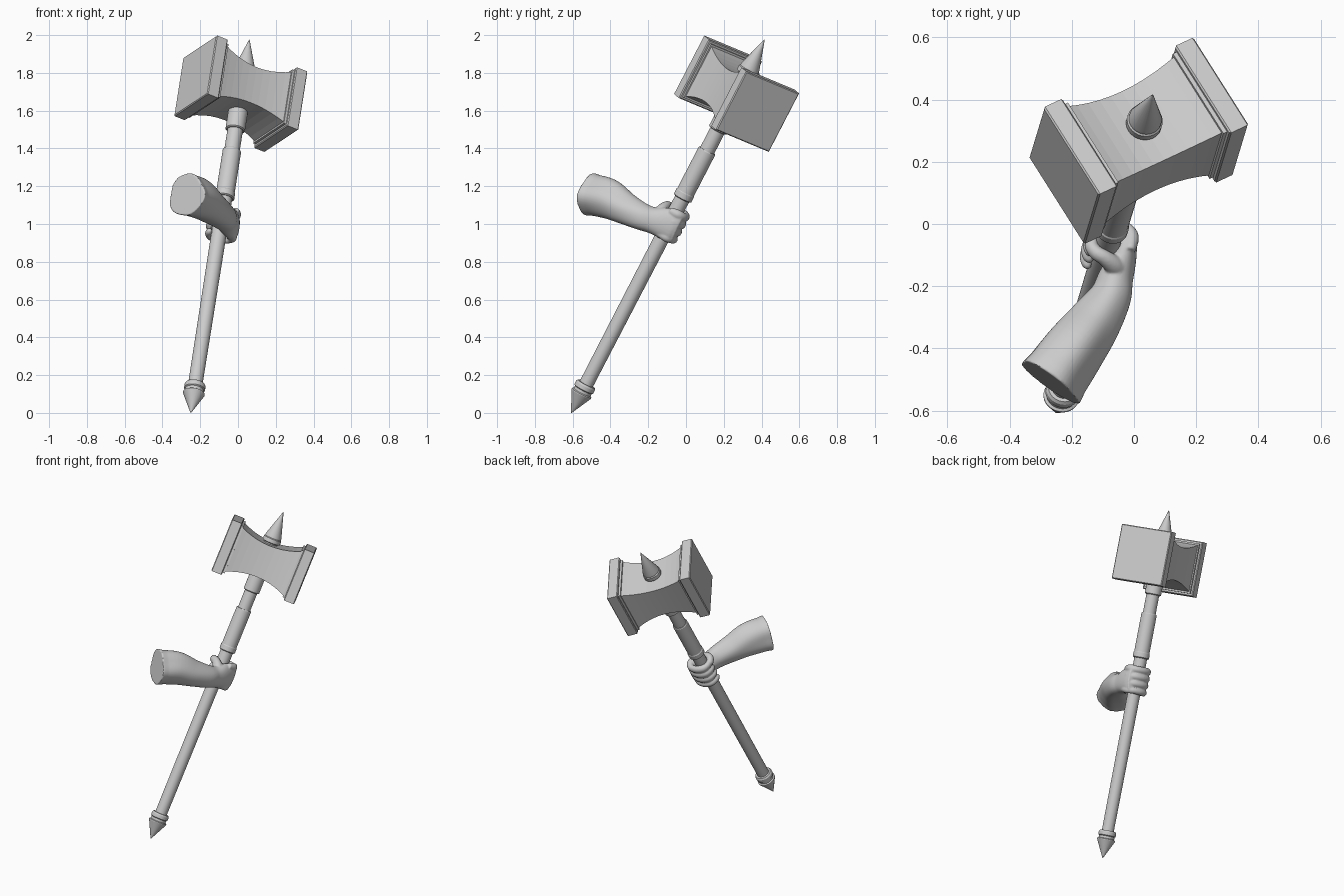
import bpy, bmesh, math
from mathutils import Vector, Matrix

if "Cube" in bpy.data.objects:
    bpy.data.objects.remove(bpy.data.objects["Cube"])

# Hammer frame: foot tip, shaft direction, head direction
FOOT = Vector((-0.25, -0.607, 0.0))
D = Vector((0.138, 0.455, 0.879)).normalized()
H = Vector((0.851, 0.397, -0.339))
H = (H - D * H.dot(D)).normalized()
W = D.cross(H)
HAMMER = Matrix.Translation(FOOT) @ Matrix((H, W, D)).transposed().to_4x4()
HEAD = HAMMER @ Matrix.Translation((0, 0, 1.921))


def skin(name, rings, matrix=None):
    """Bridge equal-sized rings of points into a closed solid."""
    bm = bmesh.new()
    rows = [[bm.verts.new(p) for p in ring] for ring in rings]
    n = len(rows[0])
    for a, b in zip(rows, rows[1:]):
        for i in range(n):
            j = (i + 1) % n
            bm.faces.new((a[i], a[j], b[j], b[i]))
    bm.faces.new(rows[0][::-1])
    bm.faces.new(rows[-1])
    bmesh.ops.recalc_face_normals(bm, faces=bm.faces)
    me = bpy.data.meshes.new(name)
    bm.to_mesh(me)
    bm.free()
    if matrix:
        me.transform(matrix)
    ob = bpy.data.objects.new(name, me)
    bpy.context.collection.objects.link(ob)
    return ob


def select(*obs):
    bpy.ops.object.select_all(action='DESELECT')
    for o in obs:
        o.select_set(True)
    bpy.context.view_layer.objects.active = obs[0]


def lathe(name, profile, n=28):
    """Turn (radius, distance along shaft) points around the shaft axis."""
    ob = skin(name, [[(r * math.cos(math.tau * i / n), r * math.sin(math.tau * i / n), s)
                      for i in range(n)] for r, s in profile], HAMMER)
    select(ob)
    bpy.ops.object.shade_smooth_by_angle(angle=math.radians(25))


def block(name, stations):
    """Rectangular sections (x, half width, half height) along the head."""
    skin(name, [[(x, -a, -b), (x, a, -b), (x, a, b), (x, -a, b)]
                for x, a, b in stations], HEAD)


# Shaft with its grip sleeve and fittings
lathe("shaft", [(0.038, 0.14), (0.041, 1.25), (0.041, 1.78)])
lathe("grip_sleeve", [(0.045, 1.29), (0.052, 1.295), (0.052, 1.325), (0.049, 1.33),
                      (0.049, 1.575), (0.046, 1.58)])
lathe("head_collar", [(0.046, 1.70), (0.052, 1.705), (0.052, 1.84)])
lathe("foot_spike", [(0.0015, 0.0), (0.058, 0.115), (0.058, 0.12), (0.05, 0.125),
                     (0.05, 0.14), (0.056, 0.145), (0.056, 0.165), (0.05, 0.175)])
lathe("top_spike", [(0.046, 1.95), (0.046, 2.035), (0.058, 2.04), (0.058, 2.065),
                    (0.053, 2.07), (0.053, 2.08), (0.0015, 2.246)])

# Head: waisted body and two end caps with an inner step
block("head_body", [(0.21 * f, 0.138 + 0.017 * f * f, 0.107 + 0.048 * f * f)
                    for f in [k / 5 - 1 for k in range(11)]])
for side, label in ((-1, "left"), (1, "right")):
    block(label + "_cap_step", [(side * 0.198, 0.161, 0.161), (side * 0.218, 0.161, 0.161)])
    block(label + "_cap", [(side * 0.212, 0.171, 0.171), (side * 0.217, 0.176, 0.176),
                           (side * 0.278, 0.176, 0.176), (side * 0.283, 0.171, 0.171)])


def spline(keys, steps):
    """Catmull-Rom interpolation of key tuples."""
    keys = [Vector(k) for k in keys]
    out = []
    for i in range(len(keys) - 1):
        p1, p2 = keys[i], keys[i + 1]
        p0 = keys[i - 1] if i else p1 * 2 - p2
        p3 = keys[i + 2] if i + 2 < len(keys) else p2 * 2 - p1
        for k in range(steps):
            t = k / steps
            out.append(0.5 * (2 * p1 + (p2 - p0) * t + (2 * p0 - 5 * p1 + 4 * p2 - p3) * t * t
                              + (3 * p1 - p0 - 3 * p2 + p3) * t ** 3))
    return out + [keys[-1]]


def limb(name, keys, up, n=20, steps=6, shape=lambda a, t: 1.0):
    """Tube through (x, y, z, half width, half height) keys."""
    pts = spline(keys, steps)
    pos = [Vector(p[:3]) for p in pts]
    rings = []
    last = len(pts) - 1
    for i, p in enumerate(pts):
        tan = (pos[min(i + 1, last)] - pos[max(i - 1, 0)]).normalized()
        u = tan.cross(up).normalized()
        v = u.cross(tan)
        ring = []
        for k in range(n):
            a = math.tau * k / n
            m = shape(a, i / last)
            ring.append(pos[i] + u * (p[3] * m * math.cos(a)) + v * (p[4] * m * math.sin(a)))
        rings.append(ring)
    return skin(name, rings)


# Forearm and palm, with muscle ridges and a raised rim at the cut
def muscles(a, t):
    fade = max(0.0, 1 - 1.35 * t)
    rim = 0.05 * max(0.0, 1 - t / 0.05)
    return (1 + rim + fade * (0.045 * math.cos(3 * a + 0.6 + 3 * t)
                              + 0.03 * math.cos(5 * a - 5 * t)))


arm = limb("forearm_and_fist", [
    (-0.272, -0.507, 1.155, 0.108, 0.109),
    (-0.20, -0.41, 1.13, 0.101, 0.106),
    (-0.13, -0.32, 1.08, 0.087, 0.085),
    (-0.078, -0.24, 1.04, 0.069, 0.073),
    (-0.06, -0.18, 1.02, 0.058, 0.070),
    (-0.04, -0.12, 1.005, 0.047, 0.083),
    (-0.025, -0.065, 0.988, 0.035, 0.087),
    (-0.018, -0.04, 0.976, 0.022, 0.078)], Vector((0, 0, 1)), n=48, shape=muscles)

# Fingers and thumb wrapped around the shaft
EX = (Vector((1, 0, 0)) - D * D.x).normalized()
EY = D.cross(EX)


def digit(name, path):
    keys = []
    for a, b, s, r in path:
        keys.append(tuple(FOOT + D * s + EX * a + EY * b) + (r, r * 1.08))
    return limb(name, keys, D)


parts = [arm]
for i in range(4):
    s = 1.077 + 0.045 * i
    g = (0.90, 1.0, 1.04, 1.0)[i]
    parts.append(digit("finger", [
        (0.070, -0.03, s, 0.018 * g), (0.074, 0.02, s, 0.025 * g),
        (0.052, 0.052, s, 0.021 * g), (0.005, 0.060, s, 0.022 * g),
        (-0.038, 0.045, s, 0.023 * g), (-0.056, 0.012, s, 0.020 * g),
        (-0.050, -0.018, s, 0.018 * g), (-0.043, -0.032, s, 0.007)]))
parts.append(digit("thumb", [
    (0.045, -0.075, 1.15, 0.035), (0.020, -0.070, 1.185, 0.031),
    (-0.012, -0.060, 1.21, 0.025), (-0.040, -0.046, 1.215, 0.023),
    (-0.058, -0.015, 1.21, 0.020), (-0.060, 0.005, 1.207, 0.007)]))

# Fuse the hand and arm into one smooth skin
select(*parts)
bpy.ops.object.join()
fuse = arm.modifiers.new("fuse", 'REMESH')
fuse.mode = 'VOXEL'
fuse.voxel_size = 0.005
soft = arm.modifiers.new("soften", 'SMOOTH')
soft.factor = 0.5
soft.iterations = 3
for m in ("fuse", "soften"):
    bpy.ops.object.modifier_apply(modifier=m)
bpy.ops.object.shade_smooth_by_angle(angle=math.radians(50))
